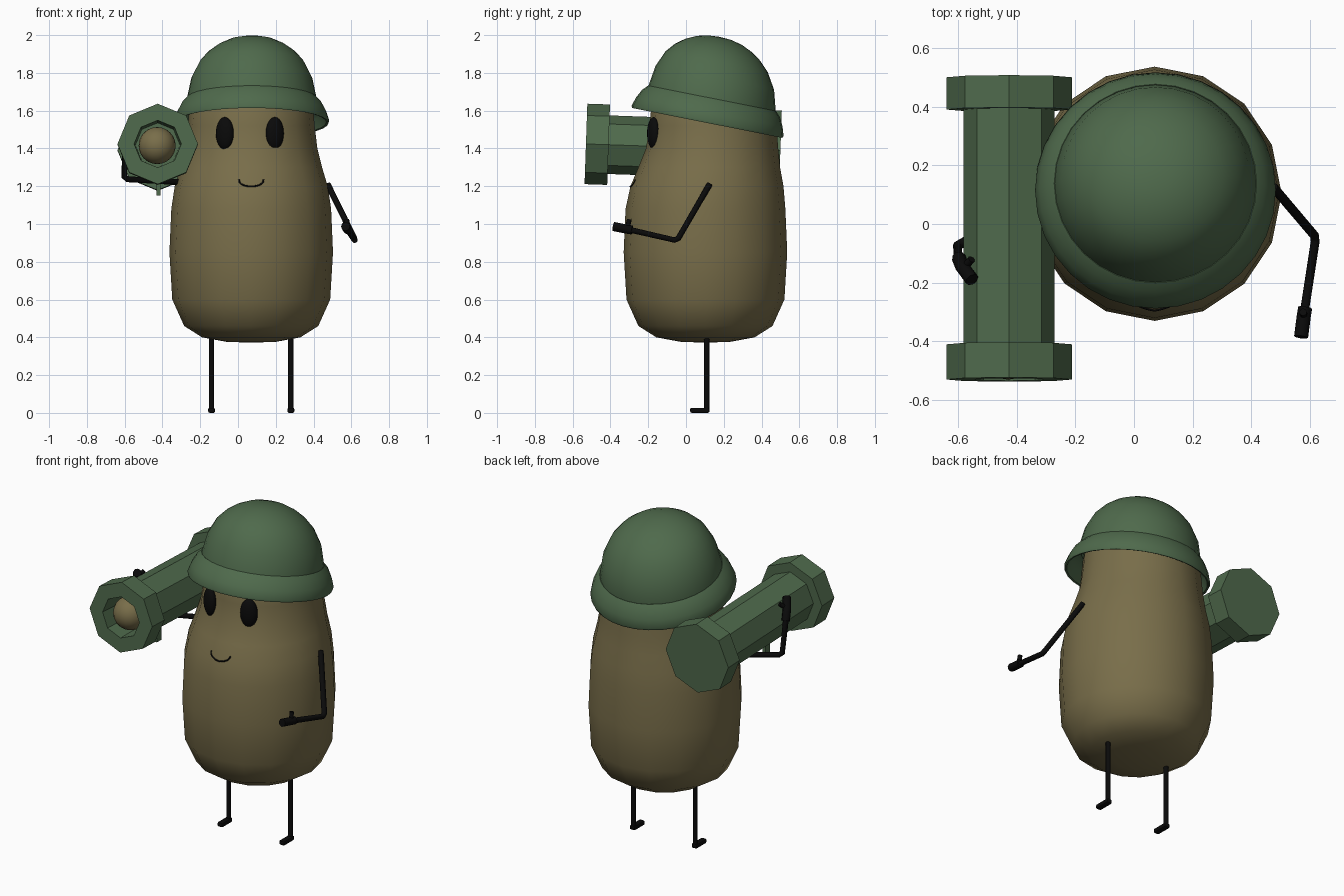
import bpy, bmesh
from math import sin, cos, pi, radians
from mathutils import Matrix, Vector

cube = bpy.data.objects.get("Cube")
if cube:
    bpy.data.objects.remove(cube, do_unlink=True)


def material(name, color):
    m = bpy.data.materials.new(name)
    m.use_nodes = True
    m.diffuse_color = (*color, 1)
    bsdf = m.node_tree.nodes["Principled BSDF"]
    bsdf.inputs["Base Color"].default_value = (*color, 1)
    bsdf.inputs["Roughness"].default_value = 0.8
    return m


BROWN = material("potato brown", (0.19, 0.155, 0.068))
GREEN = material("army green", (0.078, 0.144, 0.072))
BLACK = material("black", (0.003, 0.003, 0.003))


def finish(bm, name, mat, smooth):
    """Turn a bmesh into an object, smooth below the given angle (0 is flat)."""
    bmesh.ops.remove_doubles(bm, verts=bm.verts, dist=1e-5)
    bmesh.ops.recalc_face_normals(bm, faces=bm.faces)
    mesh = bpy.data.meshes.new(name)
    bm.to_mesh(mesh)
    bm.free()
    mesh.materials.append(mat)
    ob = bpy.data.objects.new(name, mesh)
    bpy.context.collection.objects.link(ob)
    if smooth:
        bpy.ops.object.select_all(action="DESELECT")
        ob.select_set(True)
        bpy.context.view_layer.objects.active = ob
        bpy.ops.object.shade_smooth_by_angle(angle=radians(smooth))
    return ob


def lathe(name, rings, sides, mat, matrix, smooth=0):
    """Loft circles given as (radius, height, y shift)."""
    bm = bmesh.new()
    loops = []
    for r, z, shift in rings:
        angles = [2 * pi * i / sides for i in range(sides)]
        loops.append([bm.verts.new(matrix @ Vector((r * cos(a), r * sin(a) + shift, z)))
                      for a in angles])
    for low, high in zip(loops, loops[1:]):
        for i in range(sides):
            j = (i + 1) % sides
            bm.faces.new((low[i], low[j], high[j], high[i]))
    return finish(bm, name, mat, smooth)


def ball(name, place, size, mat, turn=0):
    bm = bmesh.new()
    matrix = (Matrix.Translation(place) @ Matrix.Rotation(turn, 4, "Z")
              @ Matrix.Diagonal((*size, 1)))
    bmesh.ops.create_uvsphere(bm, u_segments=20, v_segments=12, radius=1, matrix=matrix)
    return finish(bm, name, mat, 60)


def box(name, place, size, mat):
    bm = bmesh.new()
    bmesh.ops.create_cube(bm, size=1, matrix=Matrix.Translation(place) @ Matrix.Diagonal((*size, 1)))
    return finish(bm, name, mat, 0)


def rod(name, points, radius, mat):
    """Round rod along a path."""
    curve = bpy.data.curves.new(name, "CURVE")
    curve.dimensions = "3D"
    curve.bevel_depth = radius
    curve.bevel_resolution = 2
    curve.use_fill_caps = True
    spline = curve.splines.new("POLY")
    spline.points.add(len(points) - 1)
    for p, co in zip(spline.points, points):
        p.co = (*co, 1)
    curve.materials.append(mat)
    ob = bpy.data.objects.new(name, curve)
    bpy.context.collection.objects.link(ob)
    return ob


# Body, its upper part leaning back a little
body = lathe("body", [
    (0, 0.372, 0), (0.13, 0.376, 0), (0.26, 0.4, 0), (0.355, 0.46, 0), (0.418, 0.6, 0),
    (0.433, 0.85, 0), (0.423, 1.08, 0), (0.405, 1.2, 0.008), (0.375, 1.3, 0.02),
    (0.35, 1.4, 0.035), (0.336, 1.52, 0.04), (0.325, 1.64, 0.04), (0.25, 1.78, 0.04),
    (0, 1.85, 0.04)], 16, BROWN, Matrix.Translation((0.07, 0.103, 0)), 60)

# Helmet: dome and flared hollow brim, tipped back
tilt = Matrix.Translation((0.073, 0.112, 1.535)) @ Matrix.Rotation(radians(-11.25), 4, "X")
lathe("helmet_dome", [
    (0.343, 0.1, 0), (0.343, 0.135, 0), (0.32, 0.242, -0.007), (0.276, 0.328, -0.015),
    (0.23, 0.378, -0.019), (0.18, 0.414, -0.021), (0.12, 0.442, -0.022),
    (0.06, 0.456, -0.023), (0, 0.46, -0.023)], 32, GREEN, tilt, 60)
lathe("helmet_brim", [
    (0.325, 0.125, 0), (0.345, 0.133, 0), (0.372, 0.105, 0), (0.395, 0.06, 0),
    (0.41, 0.012, 0), (0.406, 0, 0), (0.395, 0.003, 0), (0.375, 0.055, 0),
    (0.35, 0.09, 0), (0.325, 0.1, 0), (0.325, 0.125, 0)], 32, GREEN, tilt, 50)

# Launcher: eight-sided tube with collars, open at the front
aim = Matrix.Translation((-0.425, -0.015, 1.406)) @ Matrix.Rotation(radians(88), 4, "X")
lathe("launcher_tube", [
    (0, -0.515, 0), (0.213, -0.515, 0), (0.213, -0.405, 0), (0.155, -0.405, 0),
    (0.155, 0.395, 0), (0.213, 0.395, 0), (0.213, 0.515, 0), (0.125, 0.515, 0),
    (0.118, 0.33, 0), (0, 0.33, 0)], 8, GREEN, aim)
ball("launcher_shell", (-0.428, -0.43, 1.415), (0.098, 0.1, 0.098), BROWN)
box("launcher_trigger", (-0.42, -0.18, 1.205), (0.022, 0.045, 0.11), GREEN)

# Face
for name, x, turn in (("right_eye", -0.07, -0.42), ("left_eye", 0.195, 0.38)):
    ball(name, (x, -0.172, 1.48), (0.05, 0.03, 0.086), BLACK, turn)
bpy.context.view_layer.update()
smile = []
for i in range(13):
    a = pi * i / 12
    x, z = 0.07 - 0.065 * cos(a), 1.235 - 0.036 * sin(a) ** 0.8
    hit, spot, normal, index = body.ray_cast((x, -2, z), (0, 1, 0))
    smile.append(spot if hit else (x, -0.28, z))
rod("smile", smile, 0.0045, BLACK)

# Legs and feet
for side, x in (("right", -0.14), ("left", 0.28)):
    rod(side + "_leg", [(x, 0.11, 0.012), (x, 0.11, 0.45)], 0.014, BLACK)
    foot = box(side + "_foot", (x, 0.073, 0.0135), (0.036, 0.102, 0.027), BLACK)
    bevel = foot.modifiers.new("rounding", "BEVEL")
    bevel.width = 0.008
    bevel.segments = 2

# Arms with mitten hands and thumbs
rod("left_arm", [(0.475, 0.125, 1.21), (0.615, -0.04, 0.925), (0.617, -0.06, 0.915),
                 (0.58, -0.3, 0.97)], 0.016, BLACK)
rod("left_hand", [(0.583, -0.285, 0.968), (0.578, -0.315, 0.973), (0.569, -0.385, 0.987)],
    0.024, BLACK)
rod("left_thumb", [(0.578, -0.31, 0.98), (0.576, -0.3, 1.025)], 0.013, BLACK)
rod("right_arm", [(-0.28, 0.1, 1.22), (-0.585, -0.065, 1.237), (-0.602, -0.075, 1.25),
                  (-0.597, -0.12, 1.45)], 0.016, BLACK)
rod("right_hand", [(-0.597, -0.115, 1.43), (-0.585, -0.145, 1.49), (-0.552, -0.19, 1.535)],
    0.024, BLACK)
rod("right_thumb", [(-0.58, -0.15, 1.49), (-0.553, -0.12, 1.52)], 0.013, BLACK)
